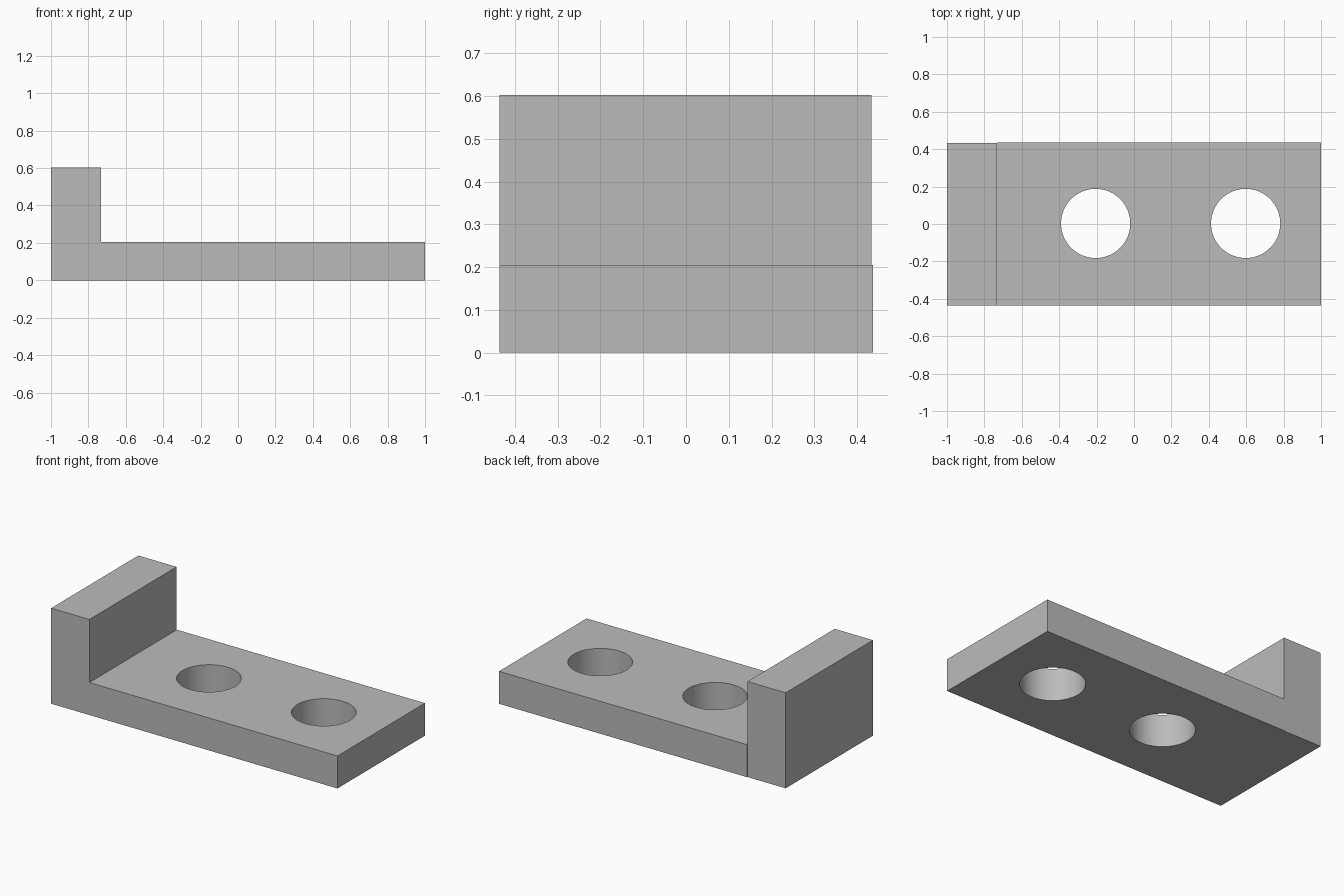
import bpy
import math

cube = bpy.data.objects.get("Cube")
if cube:
    bpy.data.objects.remove(cube, do_unlink=True)

grey = bpy.data.materials.new("light_grey")
grey.use_nodes = True
colour = (0.5, 0.5, 0.5, 1)
grey.diffuse_color = colour
grey.node_tree.nodes["Principled BSDF"].inputs["Base Color"].default_value = colour


def box(name, low, high):
    """Axis-aligned block between two corners."""
    centre = [(a + b) / 2 for a, b in zip(low, high)]
    bpy.ops.mesh.primitive_cube_add(size=1, location=centre)
    ob = bpy.context.object
    ob.name = name
    ob.scale = [b - a for a, b in zip(low, high)]
    bpy.ops.object.transform_apply(location=False, rotation=False, scale=True)
    ob.data.materials.append(grey)
    return ob


joint = -0.733
thickness = 0.205

# Upright end wall
box("end_wall", (-1, -0.436, 0), (joint, 0.434, 0.603))

# Flat base plate
plate = box("base_plate", (joint, -0.436, 0), (1, 0.437, thickness))

# Round through holes
for label, x in (("inner", -0.205), ("outer", 0.597)):
    bpy.ops.mesh.primitive_cylinder_add(
        vertices=64, radius=0.185, depth=1, location=(x, 0.003, thickness / 2))
    cutter = bpy.context.object
    cutter.name = label + "_hole_cutter"
    cutter.data.materials.append(grey)
    cutter.hide_render = True
    cutter.hide_set(True)
    hole = plate.modifiers.new(label + "_hole", "BOOLEAN")
    hole.operation = "DIFFERENCE"
    hole.solver = "EXACT"
    hole.object = cutter

# Bake the holes, drop the cutters, smooth the bores
bpy.ops.object.select_all(action="DESELECT")
bpy.context.view_layer.objects.active = plate
plate.select_set(True)
for modifier in list(plate.modifiers):
    cutter = modifier.object
    bpy.ops.object.modifier_apply(modifier=modifier.name)
    bpy.data.objects.remove(cutter, do_unlink=True)
bpy.ops.object.shade_smooth_by_angle(angle=math.radians(30))
